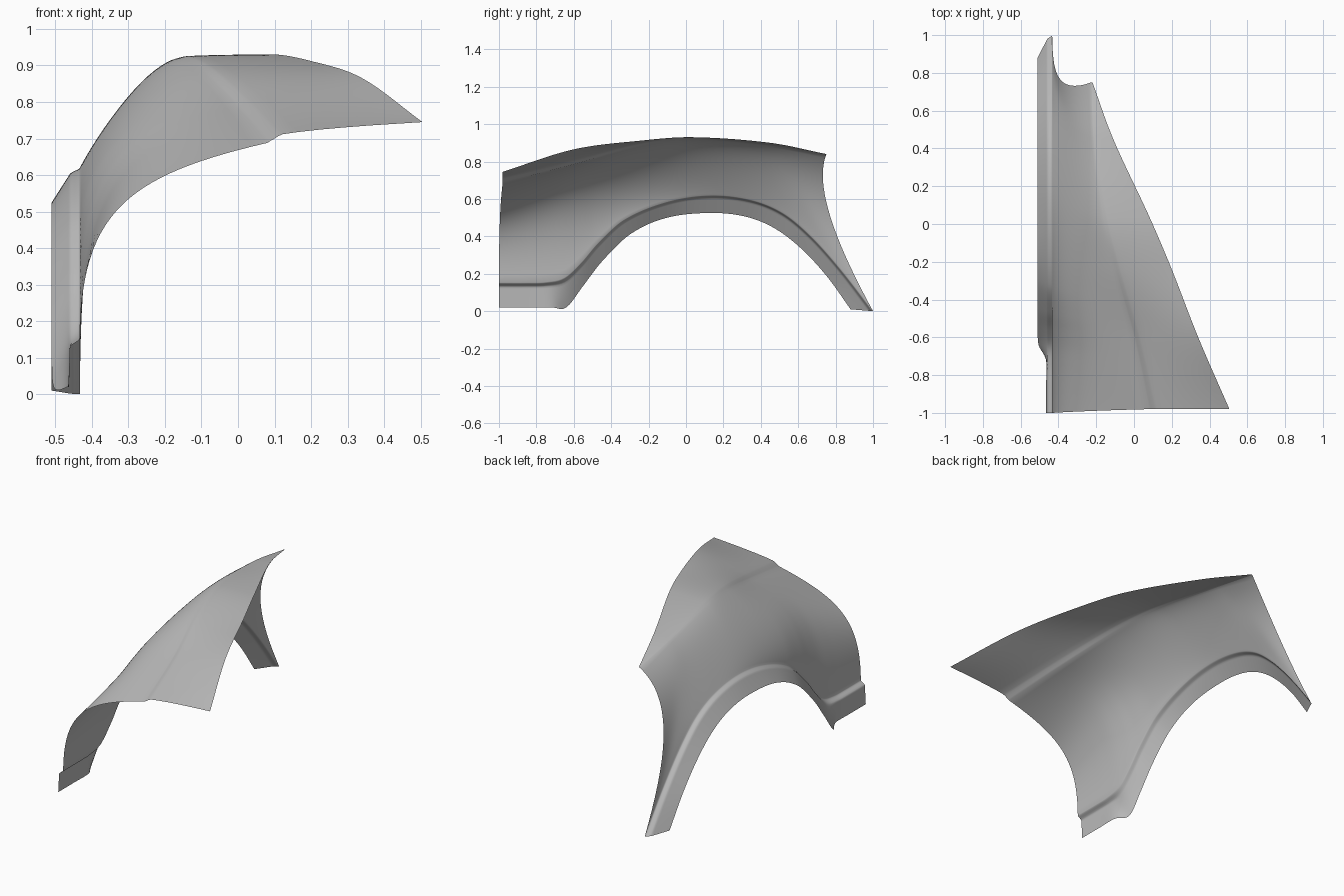
import bpy, bmesh
from mathutils import Vector

old = bpy.data.objects.get("Cube")
if old:
    bpy.data.objects.remove(old)


def rail(keys):
    """Smooth curve through keyed points: (parameter, coordinates...)."""
    ws = [k[0] for k in keys]
    ps = [Vector(k[1:]) for k in keys]
    last = len(ws) - 1

    def slope(i):
        a, b = max(i - 1, 0), min(i + 1, last)
        return (ps[b] - ps[a]) / (ws[b] - ws[a])

    def at(w):
        i = 0
        while i < last - 1 and w > ws[i + 1]:
            i += 1
        h = ws[i + 1] - ws[i]
        t = (w - ws[i]) / h
        s = 1 - t
        return (ps[i] * (1 + 2 * t) * s * s + slope(i) * h * t * s * s
                + ps[i + 1] * (3 - 2 * t) * t * t - slope(i + 1) * h * s * t * t)
    return at


# Sill bottom and wheel arch lip
lip = rail([(-1, -.465, -1, .02), (-.85, -.465, -.85, .02), (-.75, -.466, -.72, .02),
            (-.65, -.505, -.64, .02), (-.56, -.51, -.55, .135), (-.47, -.51, -.45, .265),
            (-.33, -.51, -.3, .41), (-.1, -.51, -.1, .5), (.13, -.51, .13, .525),
            (.35, -.51, .32, .505), (.52, -.51, .47, .445), (.67, -.51, .61, .34),
            (.83, -.51, .75, .19), (1, -.51, .88, .01)])
# Height of the step line above the sill and around the arch
step_height = rail([(-1, .153, 0), (-.85, .153, 0), (-.75, .156, 0), (-.65, .18, 0),
                    (-.56, .26, 0), (-.47, .365, 0), (-.33, .49, 0), (-.1, .585, 0),
                    (.13, .62, 0), (.35, .595, 0), (.52, .525, 0), (.67, .4, 0),
                    (.83, .22, 0), (1, 0, 0)])
# Handles that bend the side panel from the step line up to the crease
low_handle = rail([(-1, -.43, -1, .5), (-.4, -.415, -.42, .63), (.13, -.385, .1, .71),
                   (.6, -.405, .55, .6), (1, -.43, .82, .33)])
high_handle = rail([(-1, -.3, -.99, .6), (-.4, -.28, -.43, .79), (.13, -.28, .05, .87),
                    (.6, -.33, .45, .81), (1, -.42, .68, .66)])
# Crease on the top, and the inner edge of the panel
crease = rail([(-1, .08, -.98, .688), (-.55, 0, -.6, .785), (-.15, -.1, -.24, .885),
               (.15, -.165, .03, .918), (.65, -.215, .45, .885), (1, -.225, .75, .838)])
inner_edge = rail([(-1, .505, -.98, .745), (-.55, .34, -.6, .865), (-.15, .2, -.24, .912),
                   (.15, .085, .03, .93), (.65, -.11, .45, .9), (1, -.22, .75, .84)])
ridge = rail([(0, 0, 0), (.04, .008, 0), (.1, .018, 0), (.5, .014, 0), (1, 0, 0)])


def section(w):
    a, e, f = lip(w), crease(w), inner_edge(w)
    c = Vector((-.433, w, step_height(w)[0]))
    points = []
    # Flange, then the rounded step
    for t in (0, .2, .4, .6, .75, .82, .86, .9, .94, .97):
        p = a.lerp(c, t)
        p.x = a.x + (-.459 - a.x) * min(t / .84, 1)
        if t > .82:
            u = (t - .82) / .18
            p.x += (c.x + .459) * u * u * (3 - 2 * u)
        points.append(p)
    # Side panel
    p1, p2 = low_handle(w), high_handle(w)
    for i in range(28):
        t = i / 28
        s = 1 - t
        points.append(c * s**3 + p1 * 3 * s * s * t + p2 * 3 * s * t * t + e * t**3)
    # Top panel with a small raised ridge beside the crease
    size = ((f.x - e.x) / .425) ** 2
    for t in (0, .02, .04, .07, .1, .2, .35, .5, .65, .8, .9, 1):
        p = e.lerp(f, t)
        p.z += ridge(t)[0] * size
        points.append(p)
    return points


# Fender skin: one open sheet lofted through the sections
bm = bmesh.new()
COLUMNS = 120
grid = [[bm.verts.new(p) for p in section(-1 + 2 * i / COLUMNS)] for i in range(COLUMNS + 1)]
for left, right in zip(grid, grid[1:]):
    for j in range(len(left) - 1):
        bm.faces.new((left[j], left[j + 1], right[j + 1], right[j]))
mesh = bpy.data.meshes.new("fender_panel")
bm.to_mesh(mesh)
bm.free()

paint = bpy.data.materials.new("grey_paint")
paint.use_nodes = True
colour = (.5, .5, .5, 1)
paint.diffuse_color = colour
paint.node_tree.nodes["Principled BSDF"].inputs["Base Color"].default_value = colour
mesh.materials.append(paint)

fender = bpy.data.objects.new("fender_panel", mesh)
bpy.context.collection.objects.link(fender)
bpy.context.view_layer.objects.active = fender
fender.select_set(True)
bpy.ops.object.shade_smooth_by_angle(angle=.7)
